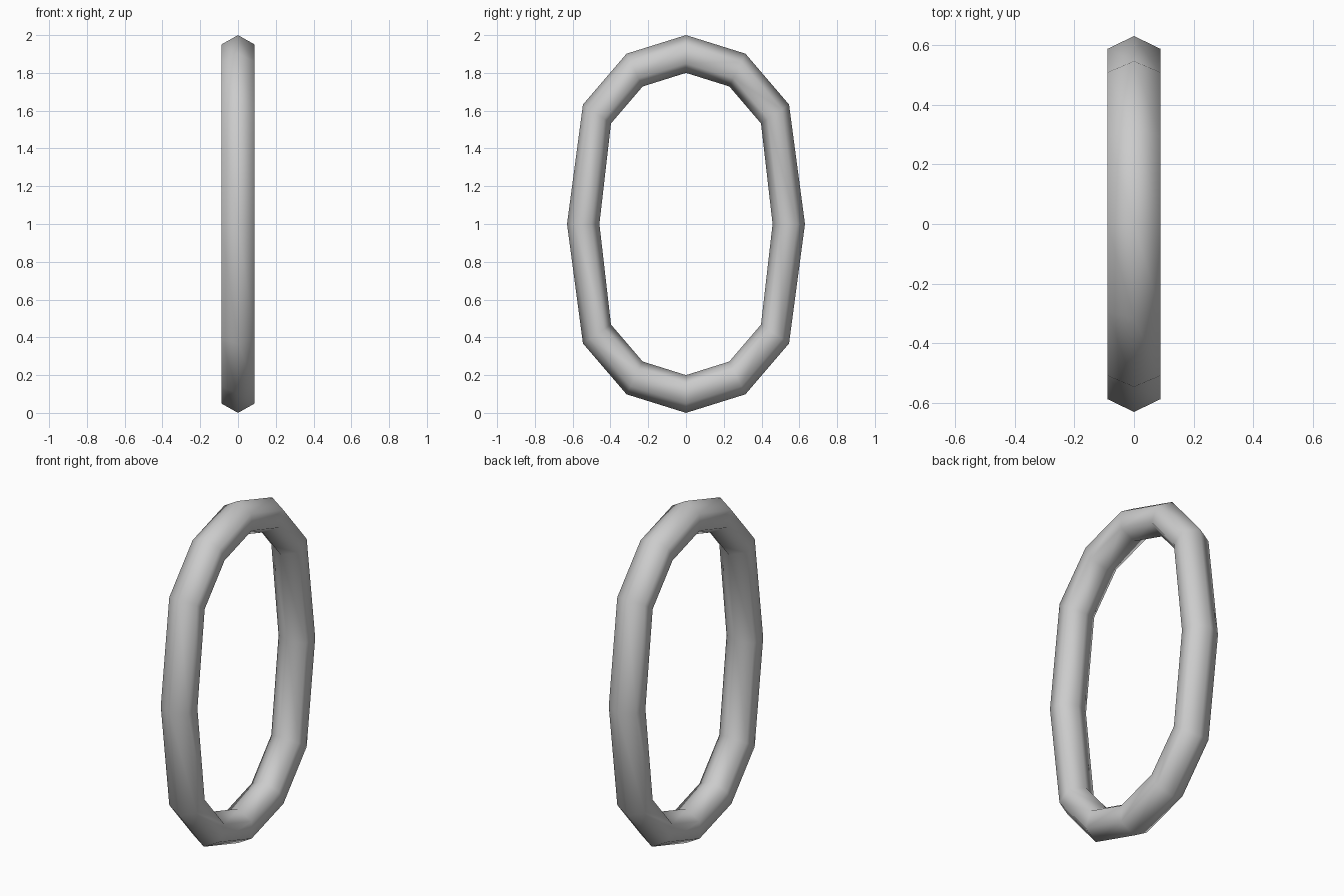
import bpy
import math

if "Cube" in bpy.data.objects:
    bpy.data.objects.remove(bpy.data.objects["Cube"])

# Low-poly ring: 12 segments around, hexagonal cross-section
SEGMENTS, SIDES = 12, 6
MAJOR, MINOR = 0.635, 0.1      # ring and tube radius before squeezing
WIDTH_X, SQUEEZE_Y = 1.022, 0.857
STRETCH = 0.265                # upper and lower halves pulled apart

bpy.ops.mesh.primitive_torus_add(
    major_segments=SEGMENTS, minor_segments=SIDES,
    major_radius=MAJOR, minor_radius=MINOR)
link = bpy.context.object
link.name = "chain_link"

# Stand the ring up in the YZ plane, then lengthen it into an oval link
for v in link.data.vertices:
    y, z, x = v.co
    shift = 0 if abs(z) < 1e-4 else math.copysign(STRETCH, z)
    v.co = (x * WIDTH_X, y * SQUEEZE_Y, z + shift + 1.0)

link.data.shade_smooth()
